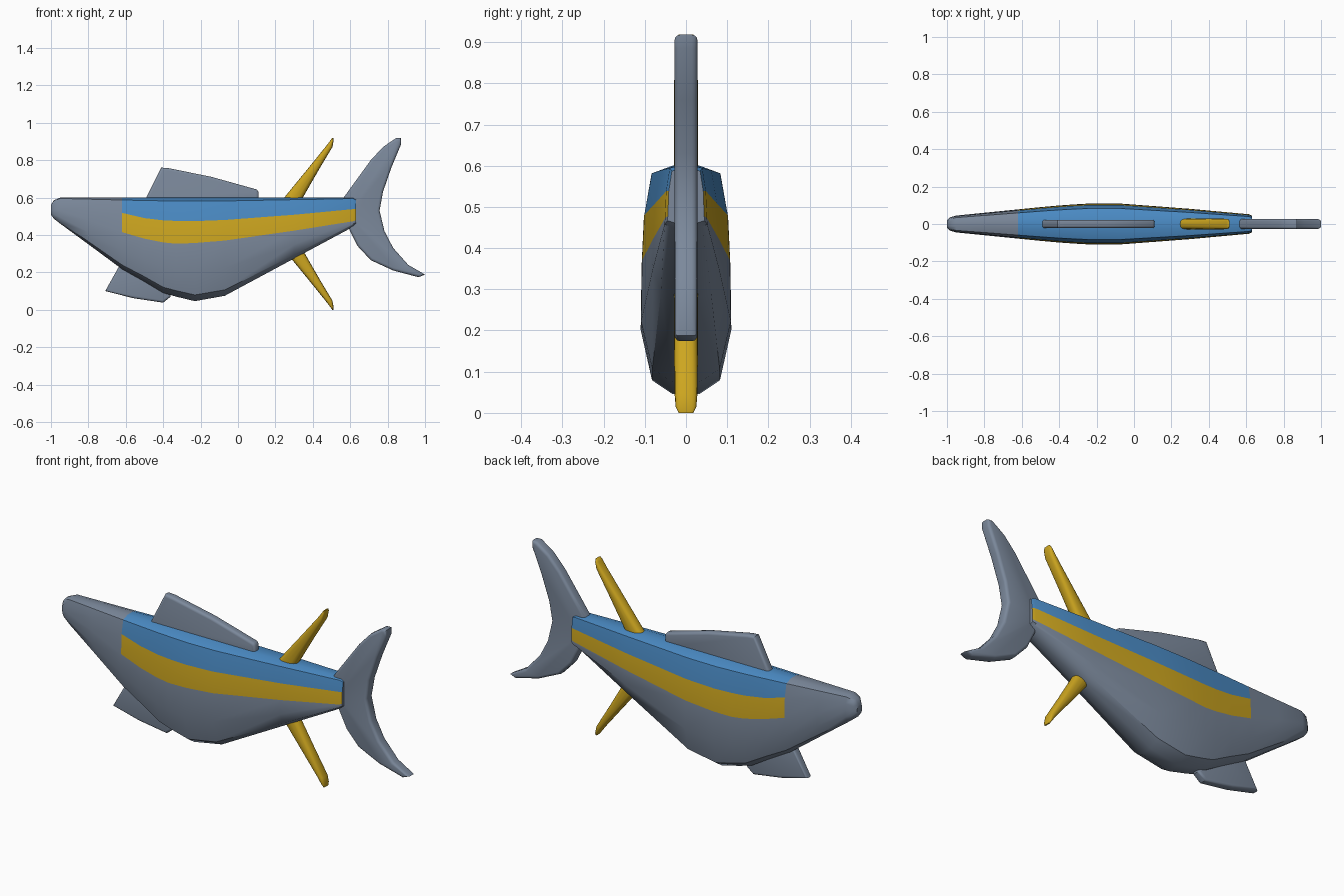
import bpy, bmesh, math

if "Cube" in bpy.data.objects:
    bpy.data.objects.remove(bpy.data.objects["Cube"])


def material(name, rgb):
    m = bpy.data.materials.new(name)
    m.diffuse_color = (*rgb, 1)
    m.use_nodes = True
    m.node_tree.nodes["Principled BSDF"].inputs["Base Color"].default_value = m.diffuse_color
    return m


GREY = material("slate grey", (0.20, 0.25, 0.33))
BLUE = material("back blue", (0.07, 0.26, 0.56))
YELLOW = material("fin yellow", (0.61, 0.38, 0.014))


def finish(bm, name, mats, angle=40):
    bmesh.ops.recalc_face_normals(bm, faces=bm.faces)
    me = bpy.data.meshes.new(name)
    bm.to_mesh(me)
    bm.free()
    for m in mats:
        me.materials.append(m)
    ob = bpy.data.objects.new(name, me)
    bpy.context.collection.objects.link(ob)
    bpy.ops.object.select_all(action='DESELECT')
    ob.select_set(True)
    bpy.context.view_layer.objects.active = ob
    bpy.ops.object.shade_smooth_by_angle(angle=math.radians(angle))
    return ob


def loft(rings, rule=None):
    """Skin closed rings of points; rule(ring, column) gives the material index."""
    bm = bmesh.new()
    vs = [[bm.verts.new(p) for p in r] for r in rings]
    n = len(vs[0])
    for i in range(len(vs) - 1):
        for j in range(n):
            k = (j + 1) % n
            f = bm.faces.new((vs[i][j], vs[i][k], vs[i + 1][k], vs[i + 1][j]))
            if rule:
                f.material_index = rule(i, j)
    bm.faces.new(vs[0])
    bm.faces.new(vs[-1])
    return bm


# Body stations: x, half width, bottom, band bottom, band top, top
stations = [
    (-1.00, 0.020, 0.508, 0.530, 0.545, 0.560),
    (-0.985, 0.035, 0.487, 0.530, 0.555, 0.585),
    (-0.95, 0.045, 0.460, 0.530, 0.565, 0.600),
    (-0.80, 0.060, 0.350, 0.480, 0.550, 0.600),
    (-0.62, 0.078, 0.217, 0.415, 0.518, 0.600),
    (-0.50, 0.090, 0.150, 0.380, 0.490, 0.600),
    (-0.40, 0.099, 0.090, 0.360, 0.478, 0.600),
    (-0.33, 0.104, 0.070, 0.353, 0.475, 0.600),
    (-0.23, 0.110, 0.046, 0.357, 0.474, 0.600),
    (-0.07, 0.109, 0.075, 0.370, 0.480, 0.600),
    (0.30, 0.081, 0.274, 0.423, 0.508, 0.600),
    (0.615, 0.052, 0.443, 0.473, 0.538, 0.600),
    (0.63, 0.045, 0.455, 0.478, 0.538, 0.592),
]


def body_ring(x, w, b, lo, hi, t):
    h = t - b
    half = [(0.30 * w, t), (0.76 * w, t - 0.035 * h), (0.93 * w, hi),
            (0.98 * w, lo), (w, (b + lo) / 2), (0.75 * w, b + 0.06 * h), (0.3 * w, b)]
    return [(x, y, z) for y, z in half] + [(x, -y, z) for y, z in reversed(half)]


def body_color(i, j):
    if stations[i][0] < -0.63:
        return 0
    if j in (0, 1, 11, 12, 13):
        return 1
    return 2 if j in (2, 10) else 0


finish(loft([body_ring(*s) for s in stations], body_color), "body", (GREY, BLUE, YELLOW))


# Flat grey fins: outline in x-z, thickened and rounded along the rim
def flat_fin(name, outline, t, rim):
    bm = bmesh.new()
    f = bm.faces.new([bm.verts.new((x, -t, z)) for x, z in outline])
    ext = bmesh.ops.extrude_face_region(bm, geom=[f])
    vs = [g for g in ext["geom"] if isinstance(g, bmesh.types.BMVert)]
    for v in vs:
        v.co.y = t
    if not f.is_valid or len([g for g in bm.faces if len(g.verts) == len(outline)]) < 2:
        bmesh.ops.holes_fill(bm, edges=bm.edges, sides=0)
    bmesh.ops.recalc_face_normals(bm, faces=bm.faces)
    edges = [e for e in bm.edges if abs(e.verts[0].co.y - e.verts[1].co.y) < 1e-5]
    bmesh.ops.bevel(bm, geom=edges, offset=rim, segments=3, profile=0.5,
                    affect='EDGES', clamp_overlap=True)
    finish(bm, name, (GREY,))


flat_fin("dorsal_fin", [(-0.51, 0.56), (-0.49, 0.60), (-0.41, 0.76), (-0.37, 0.757),
                        (-0.14, 0.71), (0.10, 0.643), (0.11, 0.63), (0.11, 0.56)], 0.022, 0.013)
flat_fin("pelvic_fin", [(-0.62, 0.26), (-0.71, 0.10), (-0.56, 0.062), (-0.40, 0.038),
                        (-0.36, 0.07), (-0.36, 0.26)], 0.022, 0.012)
flat_fin("tail_fin", [(0.565, 0.60), (0.63, 0.69), (0.71, 0.80), (0.775, 0.87), (0.845, 0.918),
                      (0.872, 0.918), (0.872, 0.885), (0.82, 0.76), (0.775, 0.63), (0.757, 0.53),
                      (0.783, 0.42), (0.83, 0.33), (0.91, 0.24), (1.0, 0.188), (0.965, 0.174),
                      (0.83, 0.21), (0.71, 0.265), (0.64, 0.34), (0.595, 0.43), (0.575, 0.50)],
         0.028, 0.014)


# Yellow swept finlets, the lower one mirrored about mid height
def finlet(name, flip):
    rings = []
    for z, x0, x1, w in [(0.50, 0.17, 0.29, 0.029), (0.60, 0.247, 0.347, 0.029),
                         (0.75, 0.37, 0.433, 0.029), (0.87, 0.467, 0.505, 0.028),
                         (0.905, 0.494, 0.511, 0.025), (0.919, 0.503, 0.510, 0.018)]:
        ring = []
        for k in range(16):
            a = math.tau * k / 16
            c, s = math.cos(a), math.sin(a)
            px = math.copysign(abs(c) ** 0.7, c)
            py = math.copysign(abs(s) ** 0.7, s)
            ring.append(((x0 + x1) / 2 + (x1 - x0) / 2 * px, w * py, 0.919 - z if flip else z))
        rings.append(ring)
    finish(loft(rings), name, (YELLOW,), 60)


finlet("upper_finlet", False)
finlet("lower_finlet", True)
